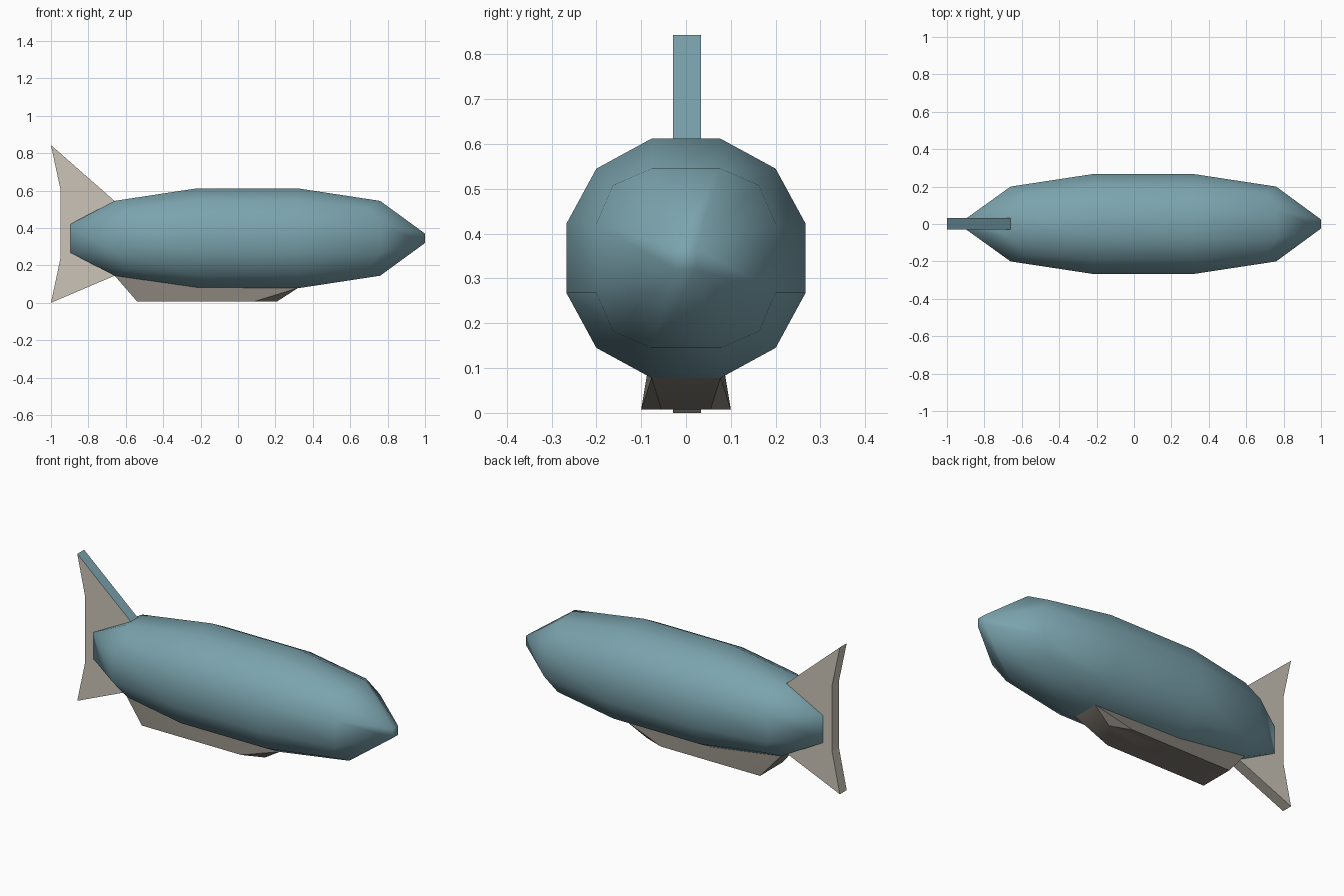
import bpy, bmesh, math

if "Cube" in bpy.data.objects:
    bpy.data.objects.remove(bpy.data.objects["Cube"])


def material(name, rgb):
    m = bpy.data.materials.new(name)
    m.diffuse_color = (*rgb, 1)
    m.use_nodes = True
    m.node_tree.nodes["Principled BSDF"].inputs["Base Color"].default_value = m.diffuse_color
    return m


TEAL = material("dusty_teal", (0.199, 0.369, 0.424))
TAN = material("warm_grey", (0.597, 0.546, 0.475))
BROWN = material("dark_warm_grey", (0.223, 0.202, 0.175))


def finish(name, bm, mats):
    bmesh.ops.remove_doubles(bm, verts=bm.verts, dist=0.0005)
    bmesh.ops.recalc_face_normals(bm, faces=bm.faces)
    me = bpy.data.meshes.new(name)
    bm.to_mesh(me)
    bm.free()
    for m in mats:
        me.materials.append(m)
    ob = bpy.data.objects.new(name, me)
    bpy.context.collection.objects.link(ob)
    return ob


# Hull: twelve-sided rings lofted along x
CZ = 0.345


def ring(x, r, d, i, dx=0):
    """r = outer reach, d = diagonal corner, i = half flat, dx = shift of the diagonal corners."""
    quarter = [(0, r, i), (dx, d, d), (0, i, r)]
    pts = quarter + [(s, -y, z) for s, y, z in quarter[::-1]]
    pts += [(s, -y, -z) for s, y, z in pts]
    return [(x + s, y, CZ + z) for s, y, z in pts]


def box_ring(x, w, h):
    """Ring collapsed onto the four corners of a small end face."""
    return [(x, sy * w, CZ + sz * h) for sy, sz in ((1, 1), (-1, 1), (-1, -1), (1, -1))
            for _ in range(3)]


rings = [
    box_ring(-0.895, 0.031, 0.077),
    ring(-0.66, 0.2, 0.163, 0.077, 0.07),
    ring(-0.22, 0.267, 0.2, 0.077),
    ring(0.32, 0.267, 0.2, 0.077),
    ring(0.76, 0.2, 0.163, 0.077, -0.06),
    box_ring(1.0, 0.024, 0.025),
]
bm = bmesh.new()
loops = [[bm.verts.new(p) for p in r] for r in rings]
for a, b in zip(loops, loops[1:]):
    for k in range(12):
        n = (k + 1) % 12
        bm.faces.new((a[k], a[n], b[n], b[k]))
for end in (loops[0], loops[-1]):
    bm.faces.new(end[::3])
for f in bm.faces:
    f.smooth = True
finish("hull", bm, [TEAL])

# Tail fin: flat profile extruded in y, teal on its sloping top edge
profile = [(-0.66, 0.545), (-1, 0.843), (-0.95, 0.61), (-0.95, 0.235), (-1, 0.0), (-0.66, 0.145)]
bm = bmesh.new()
base = bm.faces.new([bm.verts.new((x, -0.029, z)) for x, z in profile])
ext = bmesh.ops.extrude_face_region(bm, geom=[base])
bmesh.ops.translate(bm, vec=(0, 0.062, 0),
                    verts=[v for v in ext["geom"] if isinstance(v, bmesh.types.BMVert)])
bmesh.ops.recalc_face_normals(bm, faces=bm.faces)
for f in bm.faces:
    if f.normal.z > 0.5:
        f.material_index = 1
finish("tail_fin", bm, [TAN, TEAL])

# Gondola: flared floor with a narrowed front, tucked under the hull
half = [(-0.54, 0.1, 0.008), (0.09, 0.1, 0.008), (0.21, 0.055, 0.008),
        (-0.66, 0.077, 0.146), (-0.22, 0.077, 0.08), (0.32, 0.077, 0.079)]
bm = bmesh.new()
for x, y, z in half:
    for s in (1, -1):
        bm.verts.new((x, s * y, z))
bmesh.ops.convex_hull(bm, input=bm.verts)
bmesh.ops.delete(bm, geom=[v for v in bm.verts if not v.link_faces], context="VERTS")
gondola = finish("gondola", bm, [BROWN])
bpy.context.view_layer.objects.active = gondola
gondola.select_set(True)
bpy.ops.object.shade_smooth_by_angle(angle=math.radians(35))
